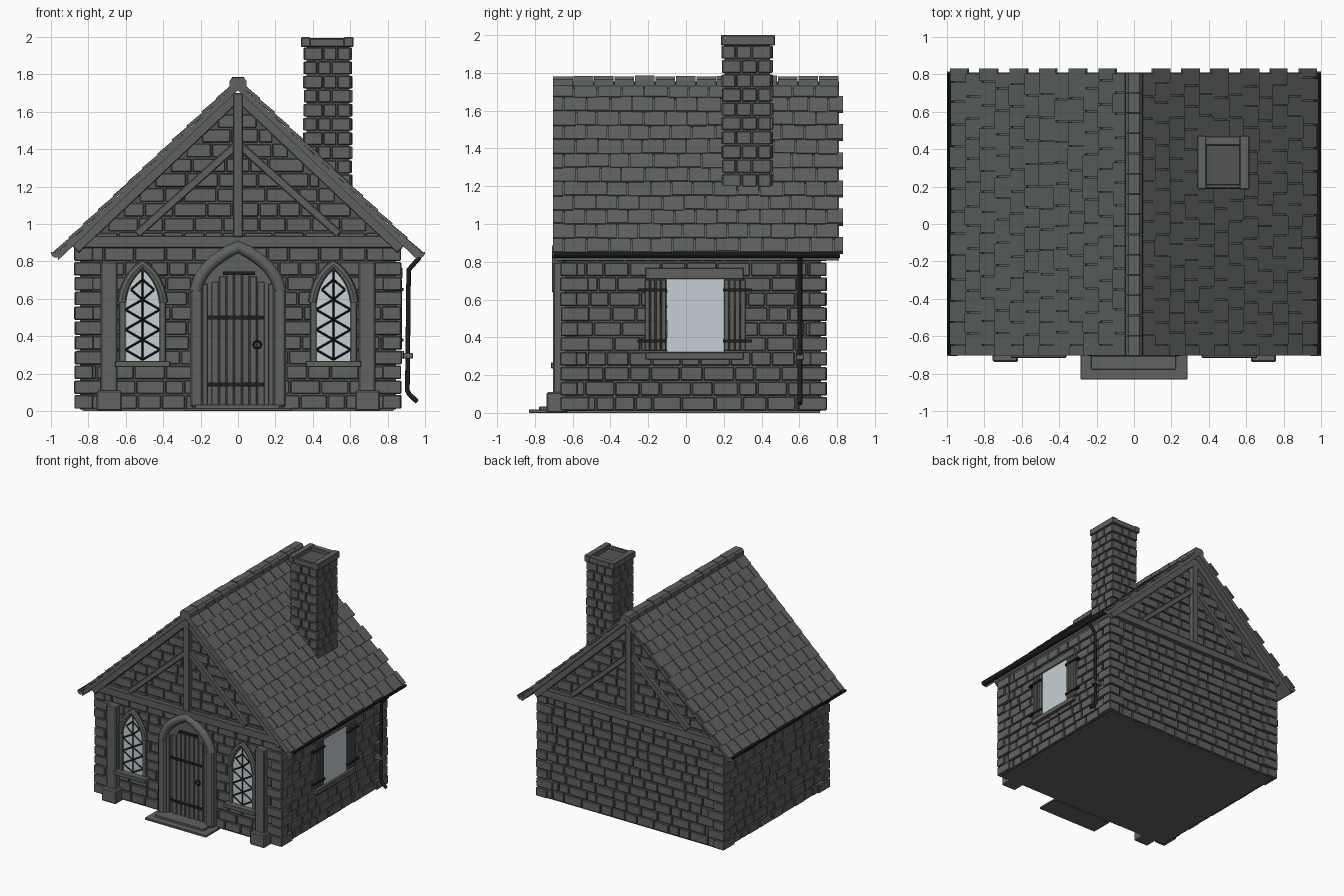
import bpy, bmesh, math, random
from mathutils import Matrix, Vector

if "Cube" in bpy.data.objects:
    bpy.data.objects.remove(bpy.data.objects["Cube"])

random.seed(7)
rnd = random.uniform
T = Matrix.Translation
I4 = Matrix.Identity(4)
PI = math.pi


def mat(name, r, g, b):
    m = bpy.data.materials.new(name)
    m.diffuse_color = (r, g, b, 1)
    m.use_nodes = True
    m.node_tree.nodes["Principled BSDF"].inputs["Base Color"].default_value = m.diffuse_color
    return m


STONE = mat("grey stone", .115, .125, .116)
MORTAR = mat("dark mortar", .085, .092, .086)
SLATE = mat("grey slate", .112, .123, .115)
WOOD = mat("grey timber", .112, .121, .112)
METAL = mat("black iron", .012, .013, .013)
GLASS = mat("pale glass", .56, .63, .66)


def finish(name, bm, material, bevel=0, seg=1):
    bmesh.ops.recalc_face_normals(bm, faces=bm.faces)
    me = bpy.data.meshes.new(name)
    bm.to_mesh(me)
    bm.free()
    me.materials.append(material)
    ob = bpy.data.objects.new(name, me)
    bpy.context.collection.objects.link(ob)
    if bevel:
        m = ob.modifiers.new("bevel", 'BEVEL')
        m.width, m.segments = bevel, seg
    return ob


def box(bm, x0, x1, y0, y1, z0, z1, M=I4):
    c = Vector(((x0 + x1) / 2, (y0 + y1) / 2, (z0 + z1) / 2))
    s = Matrix.Diagonal((x1 - x0, y1 - y0, z1 - z0, 1))
    bmesh.ops.create_cube(bm, size=1, matrix=M @ T(c) @ s)


def boxes(name, material, bevel, *dims):
    bm = bmesh.new()
    for d in dims:
        box(bm, *d)
    return finish(name, bm, material, bevel)


def prism(bm, pts, y0, y1):
    """Extrude an xz outline along y."""
    f = bm.faces.new([bm.verts.new((x, y0, z)) for x, z in pts])
    r = bmesh.ops.extrude_face_region(bm, geom=[f])
    for v in r["geom"]:
        if isinstance(v, bmesh.types.BMVert):
            v.co.y = y1


def beam(bm, p, q, w, y0, y1):
    """Timber between two xz points."""
    dx, dz = q[0] - p[0], q[1] - p[1]
    L = math.hypot(dx, dz)
    M = T((p[0], 0, p[1])) @ Matrix.Rotation(-math.atan2(dz, dx), 4, 'Y')
    box(bm, 0, L, y0, y1, -w / 2, w / 2, M)


def tube(name, lines, r, material, res=3, cyclic=False):
    cu = bpy.data.curves.new(name, 'CURVE')
    cu.dimensions = '3D'
    cu.bevel_depth, cu.bevel_resolution, cu.use_fill_caps = r, res, True
    for pts in lines:
        sp = cu.splines.new('POLY')
        sp.points.add(len(pts) - 1)
        for p, co in zip(sp.points, pts):
            p.co = (*co, 1)
        sp.use_cyclic_u = cyclic
    tmp = bpy.data.objects.new(name + "_curve", cu)
    bpy.context.collection.objects.link(tmp)
    bpy.context.view_layer.update()
    me = bpy.data.meshes.new_from_object(tmp.evaluated_get(bpy.context.evaluated_depsgraph_get()))
    bpy.data.objects.remove(tmp)
    me.materials.clear()
    me.materials.append(material)
    me.shade_smooth()
    me.set_sharp_from_angle(angle=math.radians(40))
    ob = bpy.data.objects.new(name, me)
    bpy.context.collection.objects.link(ob)


def arch(cx, w, zs, h, n=8):
    """Pointed arch from right springing over the apex to the left."""
    half = []
    for i in range(n + 1):
        t = i / n
        half.append((2 * t * (1 - t) * w * .9 + (1 - t) ** 2 * w,
                     zs + h * (2 * t * (1 - t) * .62 + t * t)))
    return [(cx + x, z) for x, z in half] + [(cx - x, z) for x, z in half[-2::-1]]


def lay(bm, M, u0, u1, z0, z1, lo, hi):
    """One course of bricks in a wall frame (x along, -y outward)."""
    u = u0
    while u < u1 - .03:
        e = min(u + rnd(lo, hi), u1)
        if u1 - e < .05:
            e = u1
        box(bm, u, e - .008, -rnd(.012, .019), .03, z0 + .004, z1 - rnd(.003, .007), M)
        u = e


# --- wall core and brick courses ---
ROW, K, XW, YF, YB = .079, .945, .845, -.637, .715
bm = bmesh.new()
prism(bm, [(-XW, .01), (XW, .01), (XW, .9), (0, 1.70), (-XW, .9)], YF, YB)
finish("wall_core", bm, MORTAR)
boxes("foundation", STONE, 0, (-.83, .83, -.63, .71, 0, .02))

FRONT = T((0, YF, 0))
BACK = T((0, YB, 0)) @ Matrix.Rotation(PI, 4, 'Z')
RIGHT = T((XW, (YF + YB) / 2, 0)) @ Matrix.Rotation(PI / 2, 4, 'Z')
LEFT = T((-XW, (YF + YB) / 2, 0)) @ Matrix.Rotation(-PI / 2, 4, 'Z')
for name, M, half, gable in (("front", FRONT, XW, 1), ("back", BACK, XW, 1),
                             ("right", RIGHT, .676, 0), ("left", LEFT, .676, 0)):
    bm = bmesh.new()
    for r in range(20 if gable else 11):
        z = .01 + r * ROW
        h = min(half, (1.70 - z - ROW) / K - .01)
        if h > .04:
            lay(bm, M, -h - (0 if r % 2 else .0), h, z, z + ROW, .09, .18)
    finish(name + "_wall_bricks", bm, STONE, .004)

# --- corner stones ---
bm = bmesh.new()
for r in range(11):
    z = .01 + r * ROW
    for sx in (-1, 1):
        for yo, sy in ((-.668, 1), (.747, -1)):
            lx, ly = (.15, .09) if r % 2 else (.10, .15)
            o = rnd(0, .006)
            xa, ya = sx * (.876 - o), yo + sy * o
            xb, yb = xa - sx * lx, ya + sy * ly
            box(bm, min(xa, xb), max(xa, xb), min(ya, yb), max(ya, yb), z + .003, z + ROW - .004)
finish("corner_stones", bm, STONE, .005)

# --- gable timbers, front and back ---
for name, y0, y1 in (("front", -.69, -.62), ("back", .70, .768)):
    bm = bmesh.new()
    box(bm, -.85, .85, y0 + .004, y1 - .004, .872, .937)
    box(bm, -.027, .027, y0, y1, .93, 1.70)
    for s in (-1, 1):
        beam(bm, (s * .87, .865), (0, 1.685), .055, y0 + .002, y1 - .002)
        beam(bm, (s * .54, .945), (s * .01, 1.42), .042, y0 + .008, y1 - .008)
    finish(name + "_gable_timbers", bm, WOOD, .005)

# --- roof ---
XE = .962
bm = bmesh.new()
prism(bm, [(-XE, 1.755 - K * XE), (0, 1.755), (XE, 1.755 - K * XE),
           (XE, 1.715 - K * XE), (0, 1.715), (-XE, 1.715 - K * XE)], -.70, .81)
finish("roof_deck", bm, SLATE)
TH = math.atan(K)
for name, s in (("right", 1), ("left", -1)):
    bm = bmesh.new()
    M = Matrix.Diagonal((s, 1, 1, 1)) @ T((0, 0, 1.755)) @ Matrix.Rotation(TH, 4, 'Y')
    for c in range(12):
        s0 = .02 + c * .1085
        y, end = -.703, .838 if c % 2 else .81
        first = True
        while y < end - .01:
            e = y + (.06 if first and c % 2 else rnd(.105, .13))
            first = False
            if end - e < .05:
                e = end
            J = M @ T((s0, 0, rnd(0, .003))) @ Matrix.Rotation(-.06, 4, 'Y')
            box(bm, 0, .118 + rnd(-.004, .006), y, e - .007, -.004, .012, J)
            y = e
    finish(name + "_roof_shingles", bm, SLATE)
bm = bmesh.new()
for i in range(14):
    y = -.703 + i * .1082
    t = rnd(0, .006)
    prism(bm, [(-.048, 1.715), (-.045, 1.765), (-.03, 1.78 + t), (.03, 1.78 + t),
               (.045, 1.765), (.048, 1.715)], y, y + .104)
finish("ridge_caps", bm, SLATE)

# --- gutters and downpipe ---
for name, s in (("right", 1), ("left", -1)):
    arc = [(math.cos(PI + PI * i / 8), math.sin(PI + PI * i / 8)) for i in range(9)]
    cx, cz = s * .972, .85
    bm = bmesh.new()
    prism(bm, [(cx + .028 * a, cz + .03 * b) for a, b in arc]
          + [(cx + .021 * a, cz + .023 * b) for a, b in arc[::-1]], -.70, .81)
    finish(name + "_gutter", bm, METAL)
    bm = bmesh.new()
    for y in (-.706, .806):
        prism(bm, [(cx + .028 * a, cz + .03 * b) for a, b in arc], y, y + .008)
    finish(name + "_gutter_ends", bm, STONE)
tube("downpipe", [[(.972, .603, .835), (.965, .603, .815), (.912, .603, .755),
                   (.905, .603, .11), (.915, .603, .09), (.958, .603, .05)]], .0135, METAL)
boxes("downpipe_clamp", STONE, .003, (.86, .935, .582, .624, .28, .31))

# --- chimney ---
boxes("chimney_core", MORTAR, 0, (.365, .595, .205, .445, 1.1, 1.965))
bm = bmesh.new()
for k in range(4):
    M = T((.48, .325, 0)) @ Matrix.Rotation(k * PI / 2, 4, 'Z') @ T((0, -.12 if k % 2 == 0 else -.115, 0))
    h = .127 if k % 2 == 0 else .132
    for r in range(11):
        z = 1.117 + r * .0755
        a = .075 if (r + k) % 2 else .105
        for u0, u1 in ((-h, -h + a), (-h + a, h - .18 + a), (h - .18 + a, h)):
            box(bm, u0, u1 - .007, -rnd(.012, .018), .03, z + .004, z + .071, M)
finish("chimney_bricks", bm, STONE, .004)
boxes("chimney_cap", STONE, .005, (.337, .387, .185, .472, 1.945, 1.998), (.565, .617, .185, .472, 1.945, 2),
      (.38, .572, .19, .212, 1.945, 1.99), (.38, .572, .42, .470, 1.945, 1.994))

# --- front buttresses and steps ---
for name, s in (("right", 1), ("left", -1)):
    a, b = sorted((s * .735, s * .645))
    boxes(name + "_buttress", STONE, .008, (a, b, -.703, -.62, .1, .8),
          (a - .02, b + .025, -.738, -.62, 0, .11))
boxes("door_steps", STONE, .003, (-.285, .285, -.832, -.64, 0, .018), (-.23, .225, -.777, -.64, .01, .035))

# --- door ---
bm = bmesh.new()
prism(bm, [(-.2, .03)] + arch(0, .2, .63, .24)[::-1] + [(.2, .03)], -.66, -.63)
finish("door_backing", bm, WOOD)
bm = bmesh.new()
for i in range(7):
    x = -.1435 + i * .041
    top = .735 if abs(i - 3) < 2 else .72 if abs(i - 3) < 3 else .69
    box(bm, x + .002, x + .039, -.669 - rnd(0, .003), -.64, .03, top)
finish("door_planks", bm, WOOD, .003)
boxes("door_frame_posts", WOOD, .004, (-.19, -.162, -.682, -.64, .02, .68), (.162, .19, -.682, -.64, .02, .68))
boxes("door_jambs", STONE, .012, (-.257, -.186, -.705, -.62, .02, .655), (.186, .257, -.705, -.62, .02, .655))
tube("door_arch", [[(x, -.675, z) for x, z in arch(0, .226, .64, .238)]], .034, STONE, 3)
boxes("door_straps", METAL, 0, (-.162, .138, -.679, -.66, .132, .152), (-.162, .138, -.679, -.66, .49, .51),
      (-.08, .09, -.679, -.66, .727, .745))
tube("door_ring", [[(.103 + .02 * math.cos(a * PI / 8), -.68, .355 + .02 * math.sin(a * PI / 8))
                    for a in range(16)]], .005, METAL, 2, True)

# --- arched lattice windows ---
for name, cx in (("left", -.51), ("right", .51)):
    bm = bmesh.new()
    prism(bm, [(cx - .095, .265)] + arch(cx, .095, .56, .21)[::-1] + [(cx + .095, .265)], -.664, -.63)
    finish(name + "_arched_glass", bm, GLASS)
    lines = [[(cx, -.667, .27), (cx, -.667, .755)]]
    for k in range(5):
        z = .275 + k * .107
        for s in (-1, 1):
            for d in (-.053, .053):
                ze = z + d
                if .26 < ze < .74:
                    hw = .092 * (1 - (max(0, ze - .56) / .21) ** 1.3)
                    lines.append([(cx, -.667, z), (cx + s * hw, -.667, ze)])
    tube(name + "_window_lattice", lines, .0055, METAL, 0)
    tube(name + "_window_hood", [[(x, -.67, z) for x, z in arch(cx, .112, .58, .205)]], .023, STONE, 2)
    boxes(name + "_window_surround", STONE, .004, (cx - .125, cx - .09, -.675, -.63, .26, .6),
          (cx + .09, cx + .125, -.675, -.63, .26, .6), (cx - .148, cx + .148, -.716, -.63, .235, .268))

# --- shuttered side window ---
boxes("side_window_glass", GLASS, 0, (.84, .868, -.10, .20, .32, .71))
boxes("side_window_frame", WOOD, .004, (.84, .878, -.215, .305, .708, .768), (.84, .888, -.215, .305, .282, .322))
bm = bmesh.new()
for y0 in (-.22, .2):
    for i in range(4):
        box(bm, .845, .874 + rnd(0, .003), y0 + i * .029 + .002, y0 + i * .029 + .028, .33, .705)
finish("shutters", bm, WOOD, .003)
boxes("shutter_hinges", METAL, 0, *[(.85, .884, y, y + .155, z, z + .016)
                                    for y in (-.257, .195) for z in (.373, .643)])
